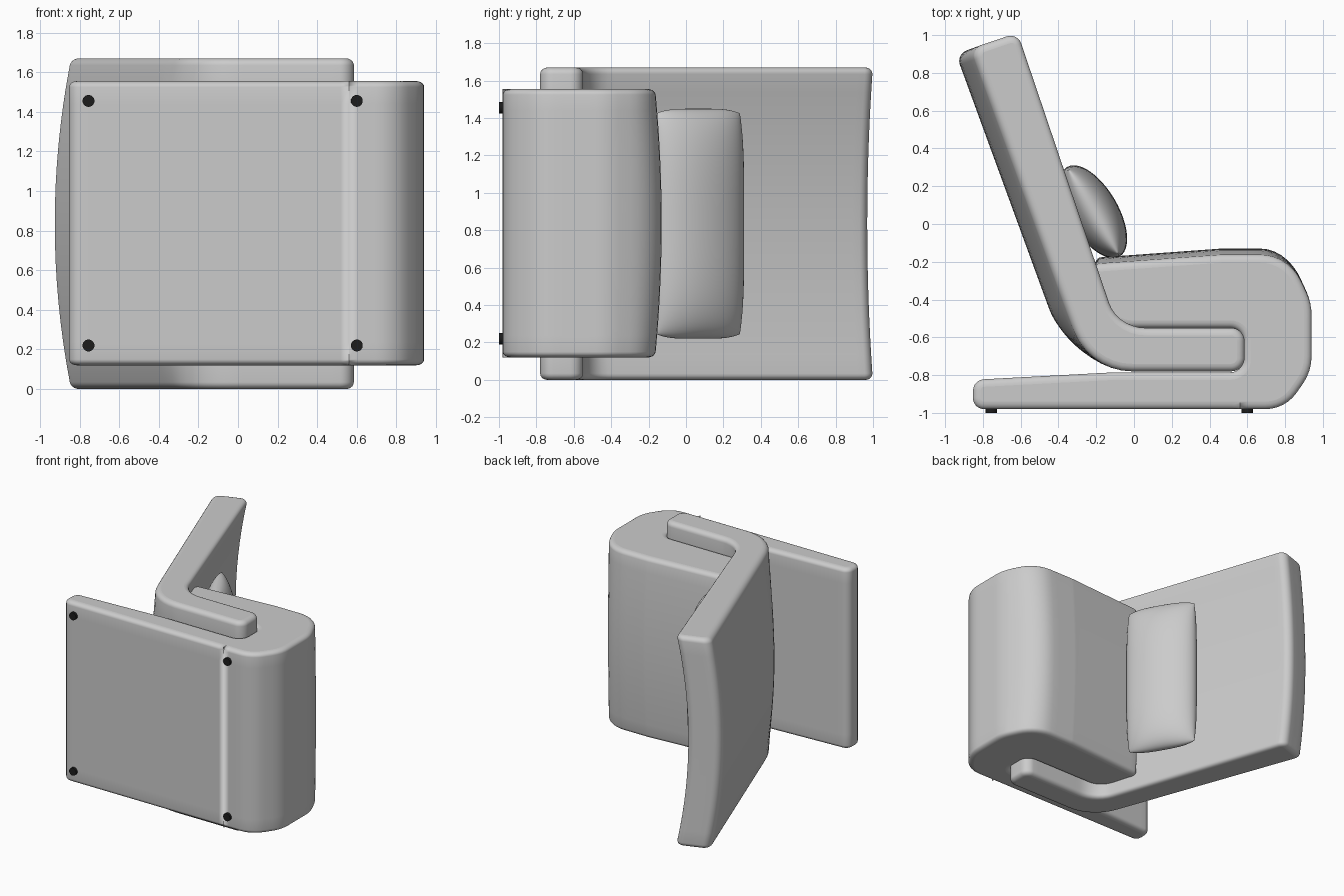
import bpy, bmesh, math
from mathutils import Vector

if "Cube" in bpy.data.objects:
    bpy.data.objects.remove(bpy.data.objects["Cube"])


def material(name, rgb):
    m = bpy.data.materials.new(name)
    m.diffuse_color = (*rgb, 1)
    m.use_nodes = True
    m.node_tree.nodes["Principled BSDF"].inputs["Base Color"].default_value = m.diffuse_color
    return m


FABRIC = material("grey_fabric", (0.6, 0.6, 0.6))
BLACK = material("black_plastic", (0.012, 0.012, 0.012))


def add_object(name, bm, mat):
    bmesh.ops.recalc_face_normals(bm, faces=bm.faces[:])
    me = bpy.data.meshes.new(name)
    bm.to_mesh(me)
    bm.free()
    me.materials.append(mat)
    ob = bpy.data.objects.new(name, me)
    bpy.context.collection.objects.link(ob)
    return ob


def rounded_outline(corners, step=0.04):
    """Fillet each (x, y, radius) corner, then subdivide the straight runs."""
    pts = []
    n = len(corners)
    for i, (x, y, r) in enumerate(corners):
        p = Vector((x, y))
        a = (Vector(corners[i - 1][:2]) - p).normalized()
        b = (Vector(corners[(i + 1) % n][:2]) - p).normalized()
        half = a.angle(b) / 2
        centre = p + (a + b).normalized() * (r / math.sin(half))
        start = p + a * (r / math.tan(half)) - centre
        end = p + b * (r / math.tan(half)) - centre
        sweep = math.pi - 2 * half
        count = max(4, int(sweep / 0.16))
        for k in range(count + 1):
            t = k / count
            v = (start * math.sin((1 - t) * sweep) + end * math.sin(t * sweep)) / math.sin(sweep)
            pts.append(centre + v)
    out = []
    for i, p in enumerate(pts):
        q = pts[(i + 1) % len(pts)]
        k = max(1, int((q - p).length / step))
        out += [p.lerp(q, j / k) for j in range(k)]
    return out


def cushion(name, corners, z0, z1, inset, drop, bulge):
    """Extrude a counter-clockwise outline along z with soft rims and a crowned middle."""
    pts = rounded_outline(corners)
    n = len(pts)
    normals = []
    for i in range(n):
        d = (pts[(i + 1) % n] - pts[i - 1]).normalized()
        normals.append(Vector((d.y, -d.x)))
    arc = [math.radians(a) for a in (0, 18, 36, 54, 72, 90)]
    levels = [(z0 + drop * (1 - math.sin(a)), inset * (1 - math.cos(a))) for a in reversed(arc)]
    levels = [(z0 + drop * (1 - math.cos(a)), inset * (1 - math.sin(a))) for a in arc]
    inner = [(z0 + drop + (z1 - z0 - 2 * drop) * k / 16, 0) for k in range(1, 16)]
    levels = levels + inner + [(z0 + z1 - z, o) for z, o in reversed(levels)]
    bm = bmesh.new()
    rings = []
    for z, off in levels:
        t = (2 * z - z0 - z1) / (z1 - z0)
        ring = []
        for p, nrm in zip(pts, normals):
            q = p - nrm * off + bulge(p, nrm) * (1 - t * t)
            ring.append(bm.verts.new((q.x, q.y, z)))
        rings.append(ring)
    for a, b in zip(rings, rings[1:]):
        for i in range(n):
            j = (i + 1) % n
            bm.faces.new((a[i], a[j], b[j], b[i])).smooth = True
    bm.faces.new(rings[0][::-1])
    bm.faces.new(rings[-1])
    return add_object(name, bm, FABRIC)


# Backrest: bent slab with a lower tongue, bowed backwards across its width
def back_bulge(p, nrm):
    f = min(1, max(0, (p.y + 0.78) / 0.36)) * min(1, max(0, (0.1 - p.x) / 0.2))
    f = f * f * (3 - 2 * f)
    return Vector((-0.94, -0.34)) * 0.088 * f


cushion("backrest", [
    (-0.86, 0.93, 0.06), (-0.235, -0.78, 0.32), (0.585, -0.78, 0.07),
    (0.585, -0.55, 0.07), (-0.08, -0.55, 0.2), (-0.61, 1.015, 0.06),
], 0.0, 1.67, 0.04, 0.035, back_bulge)


# Seat: wrap-around body with base plate, slot for the tongue and crowned top
def seat_bulge(p, nrm):
    return Vector((0, 0.035)) * max(0, nrm.y) ** 2 * (1 if p.y > -0.45 else 0)


cushion("seat", [
    (-0.855, -0.98, 0.06), (0.56, -0.98, 0.1), (0.80, -0.98, 0.2), (0.94, -0.78, 0.25),
    (0.94, -0.42, 0.28), (0.82, -0.165, 0.24), (0.46, -0.165, 0.3), (-0.23, -0.215, 0.04),
    (-0.13, -0.55, 0.16), (0.58, -0.55, 0.07), (0.58, -0.785, 0.07),
    (-0.1, -0.785, 0.3), (-0.85, -0.825, 0.06),
], 0.12, 1.555, 0.04, 0.03, seat_bulge)

# Lumbar pillow: superellipse pad tapering to a seam, leaning on the backrest
bm = bmesh.new()
along, out, centre = Vector((0.506, -0.862, 0)), Vector((0.862, 0.506, 0)), Vector((-0.215, 0.065, 0.835))
NU, NV = 24, 40
for side in (1, -1):
    grid = []
    for i in range(NU + 1):
        row = []
        for j in range(NV + 1):
            u = math.sin((i / NU - 0.5) * math.pi)
            v = math.sin((j / NV - 0.5) * math.pi)
            h = (max(0, 1 - u * u) ** 0.5) * (max(0, 1 - v ** 4) ** 0.5)
            w = 0.275 * u * (1 - 0.06 * v ** 4)
            z = 0.615 * v * (1 - 0.04 * u ** 4)
            row.append(bm.verts.new(centre + along * w + out * side * 0.13 * h + Vector((0, 0, z))))
        grid.append(row)
    for i in range(NU):
        for j in range(NV):
            bm.faces.new((grid[i][j], grid[i + 1][j], grid[i + 1][j + 1], grid[i][j + 1])).smooth = True
bmesh.ops.remove_doubles(bm, verts=bm.verts[:], dist=0.0005)
add_object("lumbar_pillow", bm, FABRIC)

# Feet: four small discs under the base plate
for i, x in enumerate((-0.755, 0.6)):
    for j, z in enumerate((0.22, 1.455)):
        bpy.ops.mesh.primitive_cylinder_add(vertices=24, radius=0.03, depth=0.03,
                                            location=(x, -0.985, z), rotation=(math.pi / 2, 0, 0))
        foot = bpy.context.object
        foot.name = f"foot_{i}{j}"
        foot.data.materials.append(BLACK)
        bpy.ops.object.shade_smooth_by_angle()
